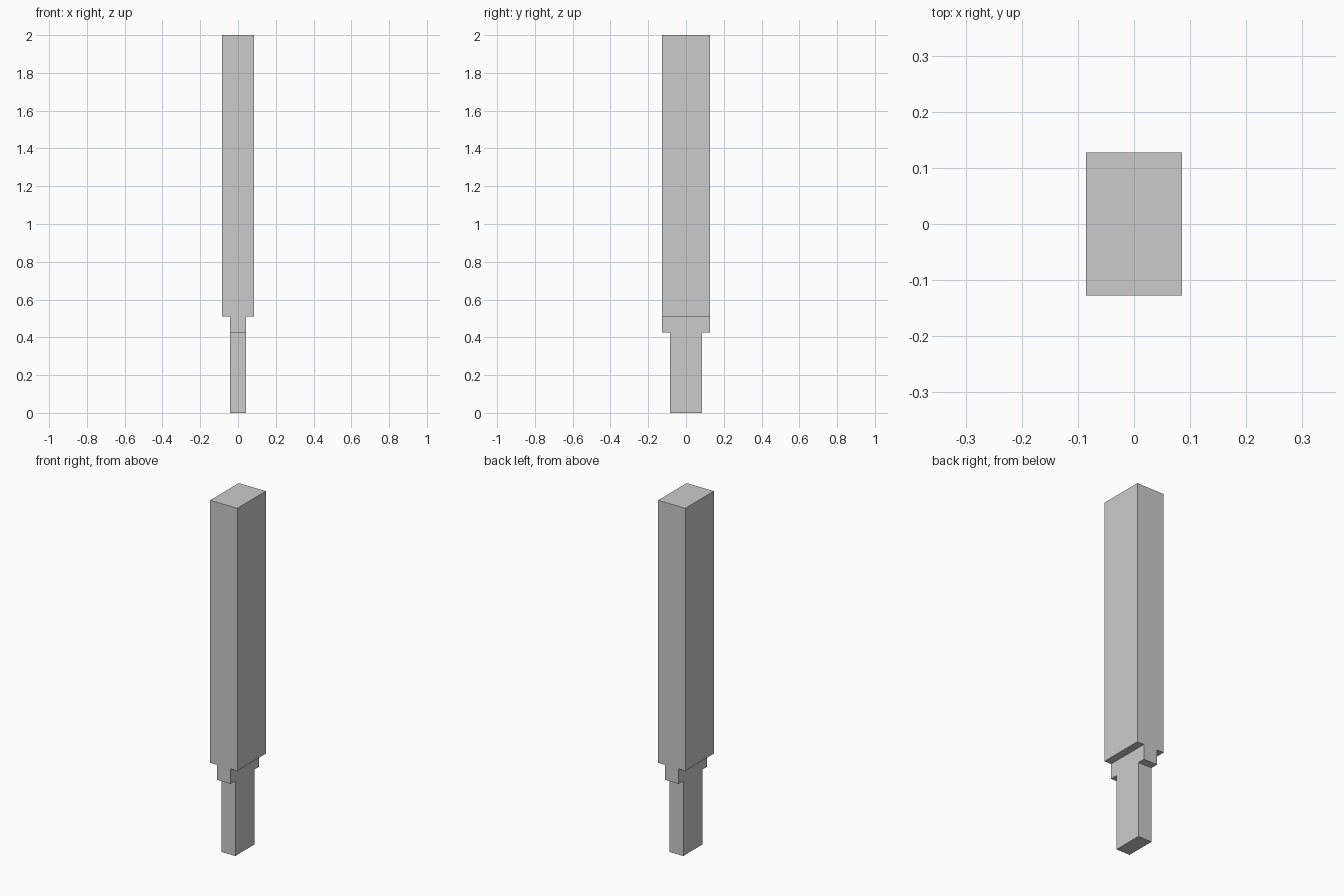
import bpy, bmesh
from mathutils import Vector

if "Cube" in bpy.data.objects:
    bpy.data.objects.remove(bpy.data.objects["Cube"])

U = 2 / 23.5            # module: every size is a multiple of it
HX, HY = U, 1.5 * U     # half width and half depth of the post
TX, TY = U / 2, U       # half width and half depth of the tenon
Z_CHEEK, Z_EDGE = 6 * U, 5 * U   # shoulder heights on wide and narrow sides


def stepped_prism(name, axis, wide, narrow, step, bottom, top, reach):
    """Extrude a mirrored T-shaped silhouette; axis 0 draws in xz, axis 1 in yz."""
    half = [(narrow, bottom), (narrow, step), (wide, step), (wide, top)]
    outline = half + [(-a, z) for a, z in reversed(half)]
    along = Vector((0, 1, 0)) if axis == 0 else Vector((1, 0, 0))
    bm = bmesh.new()
    verts = []
    for a, z in outline:
        co = Vector((0, 0, z)) - along * reach
        co[axis] = a
        verts.append(bm.verts.new(co))
    face = bm.faces.new(verts)
    ext = bmesh.ops.extrude_face_region(bm, geom=[face])
    moved = [g for g in ext["geom"] if isinstance(g, bmesh.types.BMVert)]
    bmesh.ops.translate(bm, verts=moved, vec=along * 2 * reach)
    bmesh.ops.recalc_face_normals(bm, faces=bm.faces)
    mesh = bpy.data.meshes.new(name)
    bm.to_mesh(mesh)
    bm.free()
    obj = bpy.data.objects.new(name, mesh)
    bpy.context.collection.objects.link(obj)
    return obj


# Post with tenon: front silhouette intersected with the side silhouette
post = stepped_prism("tenoned_post", 0, HX, TX, Z_CHEEK, 0, 2, 0.3)
side = stepped_prism("side_cutter", 1, HY, TY, Z_EDGE, -0.1, 2.1, 0.3)
side.hide_render = True

cut = post.modifiers.new("side_profile", 'BOOLEAN')
cut.operation = 'INTERSECT'
cut.solver = 'EXACT'
cut.object = side
bpy.context.view_layer.objects.active = post
bpy.ops.object.modifier_apply(modifier=cut.name)
bpy.data.objects.remove(side)
